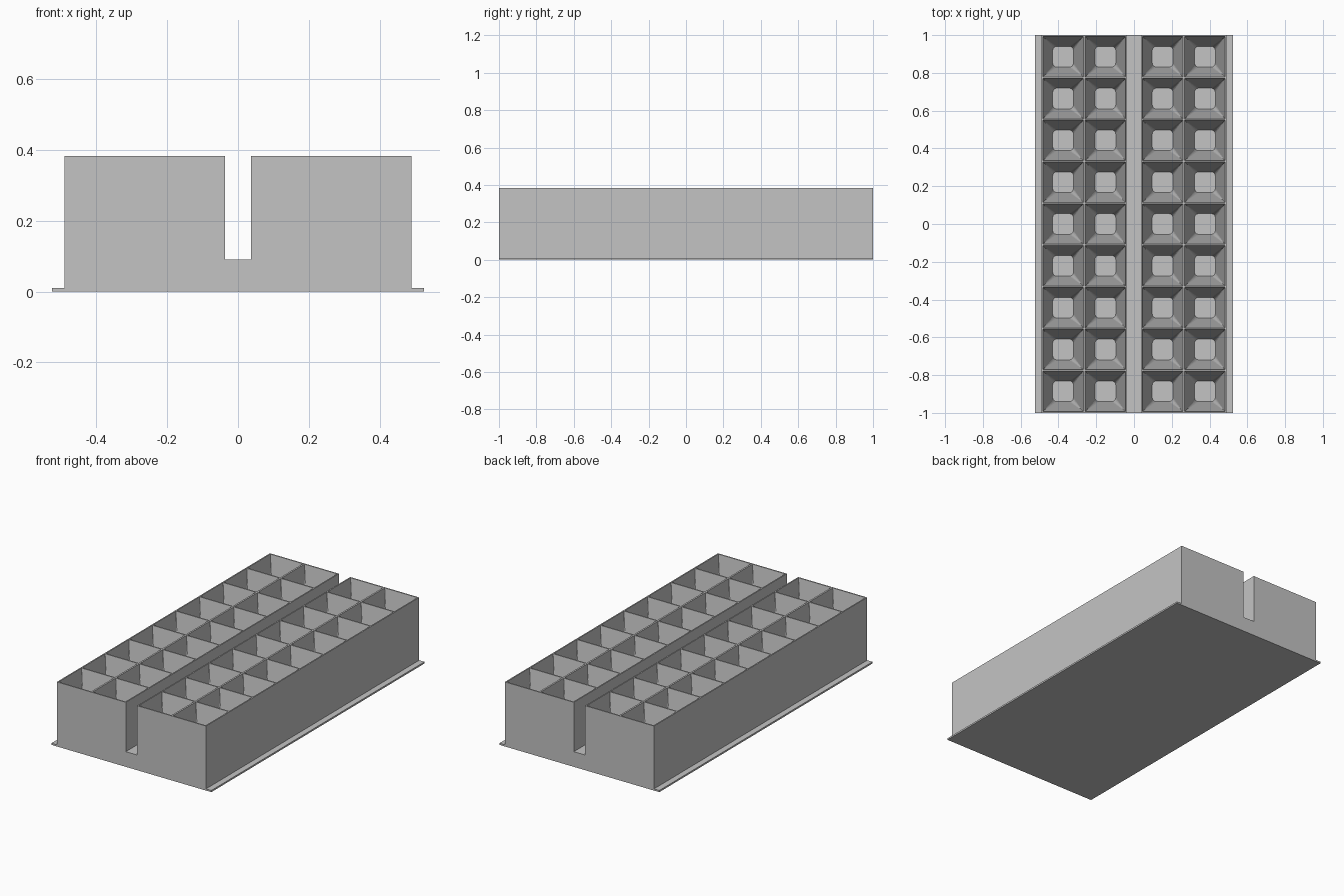
import bpy
import bmesh
from math import cos, sin, pi

cube = bpy.data.objects.get("Cube")
if cube:
    bpy.data.objects.remove(cube, do_unlink=True)

HEIGHT, FLOOR = 0.383, 0.011
HALF_X, SLOT_X, SLOT_Z = 0.49, 0.037, 0.09
FLANGE_X, FLANGE_Z = 0.525, 0.01
WALL, ROWS = 0.0074, 9
PITCH = (2 - WALL) / ROWS
OPEN = (PITCH - WALL) / 2          # half width of a cell mouth
BASE, RADIUS, STEPS = 0.055, 0.022, 5

grey = bpy.data.materials.new("plain grey")
grey.use_nodes = True
grey.diffuse_color = (0.55, 0.55, 0.55, 1)
grey.node_tree.nodes["Principled BSDF"].inputs["Base Color"].default_value = (0.55, 0.55, 0.55, 1)


def add_object(name, bm):
    mesh = bpy.data.meshes.new(name)
    bm.to_mesh(mesh)
    bm.free()
    mesh.materials.append(grey)
    obj = bpy.data.objects.new(name, mesh)
    bpy.context.collection.objects.link(obj)
    return obj


# Outer shell: slotted, flanged cross-section run along the length, open on top
half = [(FLANGE_X, 0), (FLANGE_X, FLANGE_Z), (HALF_X, FLANGE_Z),
        (HALF_X, HEIGHT), (SLOT_X, HEIGHT), (SLOT_X, SLOT_Z)]
outline = half + [(-x, z) for x, z in reversed(half)]
bm = bmesh.new()
end = bm.faces.new([bm.verts.new((x, -1, z)) for x, z in outline])
run = bmesh.ops.extrude_face_region(bm, geom=[end], use_keep_orig=True)
moved = [v for v in run["geom"] if isinstance(v, bmesh.types.BMVert)]
bmesh.ops.translate(bm, verts=moved, vec=(0, 2, 0))
bmesh.ops.recalc_face_normals(bm, faces=bm.faces)
tops = [f for f in bm.faces if f.calc_center_median().z > HEIGHT - 0.001]
bmesh.ops.delete(bm, geom=tops, context="FACES")
add_object("tray_shell", bm)


def rectangle(bm, x0, x1, y0, y1):
    corners = ((x1, y1), (x0, y1), (x0, y0), (x1, y0))
    return [bm.verts.new((x, y, HEIGHT)) for x, y in corners]


def add_cell(bm, cx, cy, tile):
    """Rim around a square mouth, tapering to a rounded square floor."""
    rim = rectangle(bm, *tile)
    mouth = rectangle(bm, cx - OPEN, cx + OPEN, cy - OPEN, cy + OPEN)
    arcs = []
    for k, (sx, sy) in enumerate(((1, 1), (-1, 1), (-1, -1), (1, -1))):
        angles = [(k + s / STEPS) * pi / 2 for s in range(STEPS + 1)]
        arcs.append([bm.verts.new((cx + sx * (BASE - RADIUS) + RADIUS * cos(a),
                                   cy + sy * (BASE - RADIUS) + RADIUS * sin(a),
                                   FLOOR)) for a in angles])
    for k in range(4):
        n = (k + 1) % 4
        bm.faces.new((rim[k], rim[n], mouth[n], mouth[k]))
        bm.faces.new((mouth[k], mouth[n], arcs[n][0], arcs[k][-1]))
        for a, b in zip(arcs[k], arcs[k][1:]):
            bm.faces.new((mouth[k], b, a))
    bm.faces.new([v for arc in arcs for v in arc])


# Two banks of planting cells, each two cells wide
middle = (SLOT_X + HALF_X) / 2
columns = ((SLOT_X + WALL + OPEN, SLOT_X, middle),
           (HALF_X - WALL - OPEN, middle, HALF_X))
for name, side in (("left_cells", 1), ("right_cells", -1)):
    bm = bmesh.new()
    for cx, x0, x1 in columns:
        lo, hi = sorted((side * x0, side * x1))
        for row in range(ROWS):
            cy = (row - (ROWS - 1) / 2) * PITCH
            y0 = -1 + 2 * row / ROWS
            add_cell(bm, side * cx, cy, (lo, hi, y0, y0 + 2 / ROWS))
    bmesh.ops.remove_doubles(bm, verts=bm.verts, dist=0.00001)
    # Fan triangles around each mouth corner must face into the cell
    for f in bm.faces:
        f.normal_update()
        if f.normal.z < 0:
            f.normal_flip()
    add_object(name, bm)
